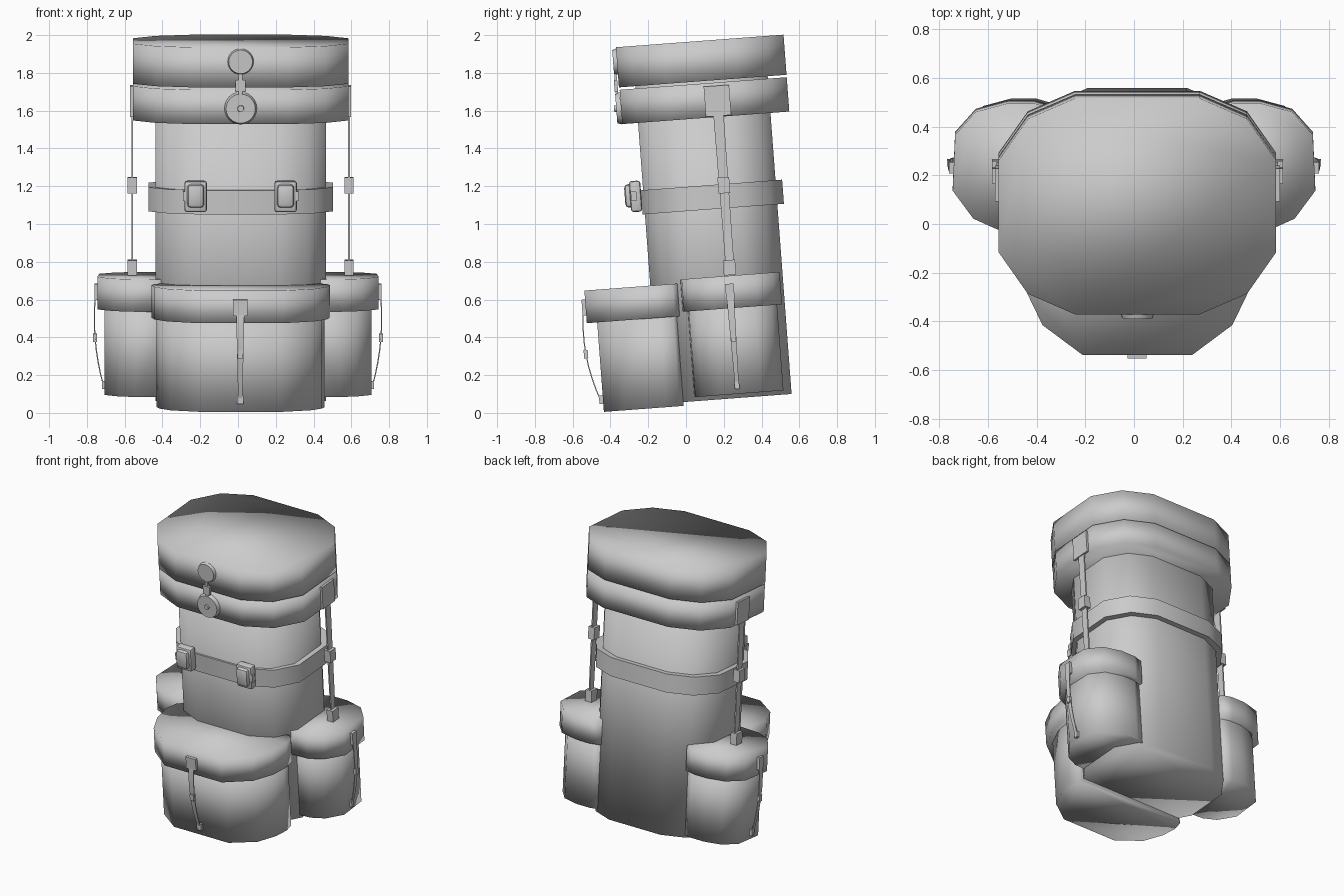
import bpy, bmesh, math
from mathutils import Matrix, Vector

if "Cube" in bpy.data.objects:
    bpy.data.objects.remove(bpy.data.objects["Cube"])

TILT = Matrix.Rotation(math.radians(4.3), 4, 'X')   # the whole pack leans forward
CX = 0.014                                          # centre line of the main bag


def finish(name, bm, smooth=False, angle=None):
    bmesh.ops.recalc_face_normals(bm, faces=bm.faces)
    bm.transform(TILT)
    me = bpy.data.meshes.new(name)
    bm.to_mesh(me)
    bm.free()
    ob = bpy.data.objects.new(name, me)
    bpy.context.collection.objects.link(ob)
    if smooth:
        me.polygons.foreach_set("use_smooth", [True] * len(me.polygons))
    if angle:
        bpy.ops.object.select_all(action='DESELECT')
        ob.select_set(True)
        bpy.context.view_layer.objects.active = ob
        bpy.ops.object.shade_smooth_by_angle(angle=math.radians(angle))
    return ob


def prism(name, plan, z0, z1, smooth=True, angle=None):
    bm = bmesh.new()
    lo = [bm.verts.new((x, y, z0)) for x, y in plan]
    hi = [bm.verts.new((x, y, z1)) for x, y in plan]
    n = len(plan)
    for i in range(n):
        j = (i + 1) % n
        bm.faces.new((lo[i], lo[j], hi[j], hi[i]))
    bm.faces.new(lo[::-1])
    bm.faces.new(hi)
    return finish(name, bm, smooth, angle)


def mirrored(half, cx=CX):
    return [(cx + x, y) for x, y in half] + [(cx - x, y) for x, y in reversed(half)]


def bag_plan(hx, y0, y1):
    # twelve-sided outline with two-step corners
    d = y1 - y0
    return mirrored([(hx * .45, y0), (hx * .79, y0 + d * .095), (hx, y0 + d * .287),
                     (hx, y1 - d * .287), (hx * .79, y1 - d * .095), (hx * .45, y1)])


def box(name, c, size, bevel=0, angle=None):
    bm = bmesh.new()
    bmesh.ops.create_cube(bm, size=1)
    bm.transform(Matrix.Translation(c) @ Matrix.Diagonal((*size, 1)))
    if bevel:
        bmesh.ops.bevel(bm, geom=bm.edges[:], offset=bevel, segments=2,
                        profile=.5, affect='EDGES')
    return finish(name, bm, angle=angle)


def ribbon(name, p0, pm, p1, side, out, w0, w1, t=.006, n=8):
    # tapering strap that passes through three points
    p0, pm, p1, side, out = map(Vector, (p0, pm, p1, side, out))
    ctrl = 2 * pm - (p0 + p1) / 2
    bm = bmesh.new()
    rows = []
    for i in range(n + 1):
        u = i / n
        p = p0 * (1 - u) ** 2 + ctrl * 2 * u * (1 - u) + p1 * u * u
        s = side * (w0 + (w1 - w0) * u) / 2
        o = out * t / 2
        rows.append([bm.verts.new(v) for v in (p - s - o, p + s - o, p + s + o, p - s + o)])
    for a, b in zip(rows, rows[1:]):
        for i in range(4):
            j = (i + 1) % 4
            bm.faces.new((a[i], a[j], b[j], b[i]))
    bm.faces.new(rows[0])
    bm.faces.new(rows[-1])
    return finish(name, bm, angle=40)


def disc(name, c, r, t):
    bm = bmesh.new()
    bmesh.ops.create_cone(bm, cap_ends=True, segments=24, radius1=r, radius2=r * .9, depth=t)
    bm.transform(Matrix.Translation(c) @ Matrix.Rotation(math.pi / 2, 4, 'X'))
    return finish(name, bm, angle=30)


# main bag, lid and collar
prism("main_bag", bag_plan(.452, -.138, .565), .058, 1.76)
prism("lid", bag_plan(.57, -.225, .665), 1.745, 1.958)
prism("collar", bag_plan(.57, -.222, .665), 1.55, 1.732)

# belt round the bag with two padded buckles
prism("belt", bag_plan(.488, -.15, .60), 1.065, 1.193, angle=45)
for side, s in (("left", -1), ("right", 1)):
    x = CX + s * .238
    box(f"belt_buckle_frame_{side}", (x, -.18, 1.163), (.12, .06, .165), .015, 40)
    box(f"belt_buckle_pad_{side}", (x, -.205, 1.168), (.09, .065, .125), .02, 40)
    box(f"belt_buckle_pin_{side}", (x + s * .062, -.19, 1.165), (.012, .03, .05))

# front pocket and flap
prism("front_pocket", mirrored([(.215, -.433), (.37, -.325), (.43, -.20), (.445, -.10),
                                (.43, -.03), (.40, -.01)]), .038, .56)
prism("front_pocket_flap", mirrored([(.225, -.488), (.39, -.365), (.455, -.23), (.472, -.10),
                                     (.455, -.02), (.42, .005)]), .513, .686)

# front pocket strap
fx = CX - .002
ribbon("front_pocket_strap", (fx, -.497, .61), (fx, -.505, .349), (fx, -.442, .09),
       (1, 0, 0), (0, 1, 0), .045, .022)
box("front_strap_top", (fx, -.497, .596), (.078, .02, .085))
box("front_strap_slider", (fx, -.505, .35), (.03, .022, .045))
box("front_strap_end", (fx, -.442, .103), (.034, .022, .045))

# side pockets with flaps and straps, mirrored
flap = [(.34, .53), (.41, .55), (.52, .55), (.65, .515), (.735, .42), (.745, .19),
        (.66, .075), (.56, .03), (.34, .018)]
for side, s in (("left", -1), ("right", 1)):
    prism(f"side_pocket_{side}",
          [(s * (.35 + (x - .35) * .9), .285 + (y - .285) * .9) for x, y in flap], .08, .60)
    prism(f"side_pocket_flap_{side}", [(s * x, y) for x, y in flap], .535, .707)

    # bowed strap down the side pocket
    y = .28
    ribbon(f"side_pocket_strap_{side}", (s * .749, y, .66), (s * .757, y, .38),
           (s * .708, y, .11), (0, 1, 0), (1, 0, 0), .042, .02)
    box(f"side_strap_top_{side}", (s * .75, y, .622), (.02, .045, .085))
    box(f"side_strap_slider_{side}", (s * .757, y, .378), (.022, .028, .042))
    box(f"side_strap_end_{side}", (s * .708, y, .127), (.024, .025, .042))

    # long strap from the collar to the side pocket
    x = CX + s * .574
    ribbon(f"long_strap_{side}", (x, .29, 1.6), (x, .29, 1.18), (x, .29, .73),
           (0, 1, 0), (1, 0, 0), .055, .045, .009)
    box(f"long_strap_patch_{side}", (x, .29, 1.635), (.022, .135, .16))
    box(f"long_strap_slider_{side}", (x, .29, 1.187), (.048, .062, .085))
    box(f"long_strap_end_{side}", (x, .287, .75), (.048, .065, .08))

# lid clasp: two round plates joined by a short link
disc("clasp_disc_upper", (CX, -.233, 1.882), .07, .025)
disc("clasp_disc_lower", (CX, -.235, 1.634), .086, .025)
disc("clasp_stud", (CX, -.251, 1.634), .018, .016)
box("clasp_link", (CX, -.238, 1.762), (.022, .012, .11))
box("clasp_loop", (CX, -.24, 1.755), (.052, .018, .06))
